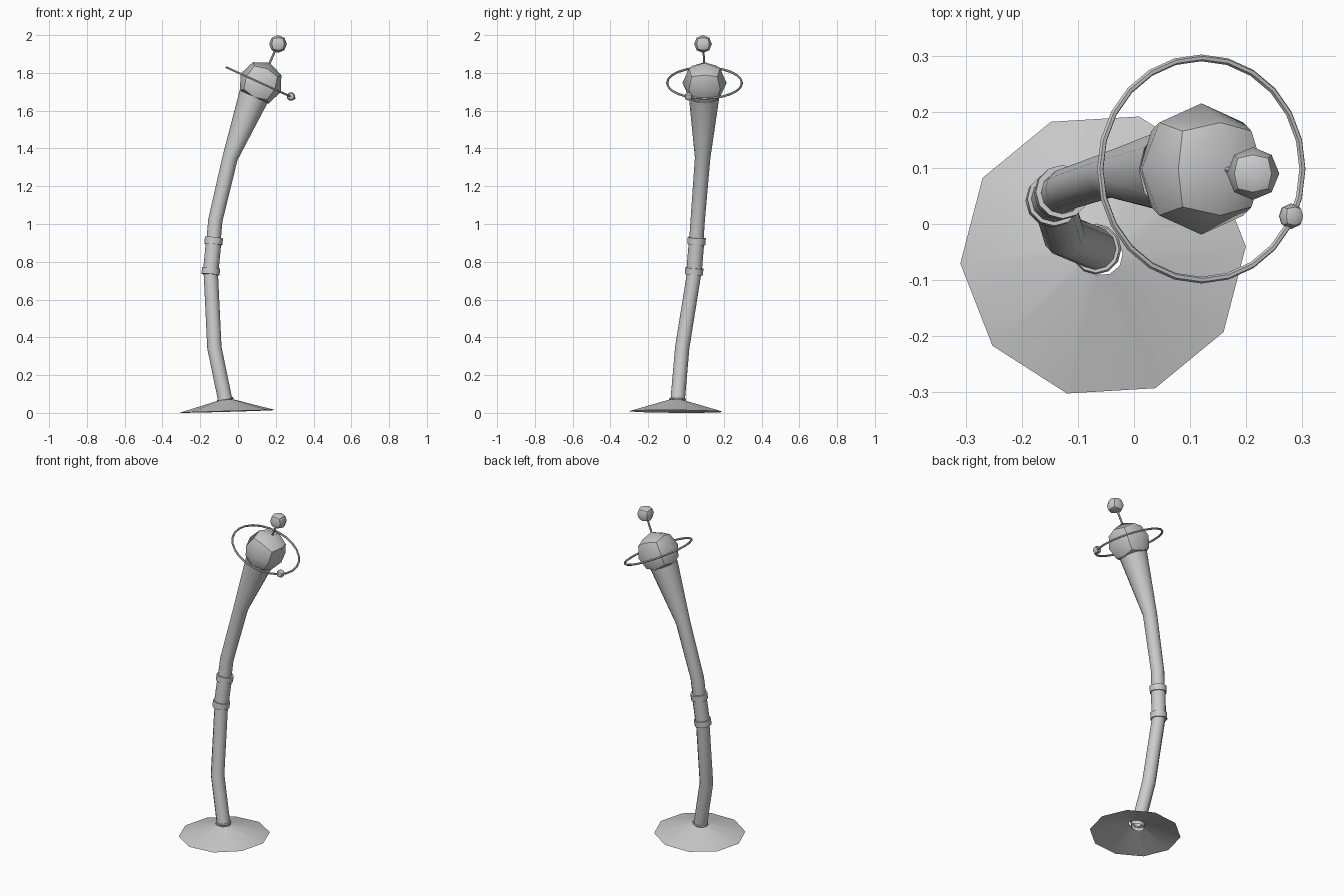
import bpy, bmesh, math
from mathutils import Vector

if "Cube" in bpy.data.objects:
    bpy.data.objects.remove(bpy.data.objects["Cube"])

TILT = math.radians(24.5)
HEAD = Vector((0.12, 0.098, 1.747))


def finish(obj, name, angle=40):
    obj.name = name
    bpy.ops.object.select_all(action='DESELECT')
    obj.select_set(True)
    bpy.context.view_layer.objects.active = obj
    bpy.ops.object.shade_smooth_by_angle(angle=math.radians(angle))
    return obj


def from_bmesh(bm, name):
    bmesh.ops.recalc_face_normals(bm, faces=bm.faces)
    mesh = bpy.data.meshes.new(name)
    bm.to_mesh(mesh)
    bm.free()
    obj = bpy.data.objects.new(name, mesh)
    bpy.context.collection.objects.link(obj)
    return obj


def tube(name, pts, sides, end=None, caps=False):
    """Round tube through (x, y, z, radius) points."""
    bm = bmesh.new()
    co = [Vector(p[:3]) for p in pts]
    rings = []
    for i, c in enumerate(co):
        a = (c - co[i - 1]).normalized() if i else Vector()
        b = (co[i + 1] - c).normalized() if i < len(co) - 1 else Vector()
        d = end if end and i == len(co) - 1 else a + b
        d = d.normalized()
        u = Vector((0, 1, 0)).cross(d).normalized()
        v = d.cross(u)
        ring = []
        for k in range(sides):
            t = math.tau * k / sides
            ring.append(bm.verts.new(c + pts[i][3] * (u * math.cos(t) + v * math.sin(t))))
        rings.append(ring)
    for r, s in zip(rings, rings[1:]):
        for k in range(sides):
            j = (k + 1) % sides
            bm.faces.new((r[k], r[j], s[j], s[k]))
    if caps:
        bm.faces.new(rings[0])
        bm.faces.new(rings[-1])
    return finish(from_bmesh(bm, name), name)


def cube_ball(name, loc, radius, tilt=0.0):
    """Cube subdivided once and pushed out to a sphere."""
    bm = bmesh.new()
    bmesh.ops.create_cube(bm, size=2)
    bmesh.ops.subdivide_edges(bm, edges=bm.edges[:], cuts=1, use_grid_fill=True)
    for v in bm.verts:
        v.co = v.co.normalized() * radius
    obj = from_bmesh(bm, name)
    obj.location = loc
    obj.rotation_euler = (0, tilt, 0)
    return finish(obj, name)


# Flared, open ten-sided foot
bpy.ops.mesh.primitive_cone_add(vertices=10, radius1=0.255, radius2=0.037, depth=0.062,
                                end_fill_type='NOTHING', location=(-0.056, -0.055, 0.0385),
                                rotation=(0, math.radians(-1.7), math.radians(-14.6)))
finish(bpy.context.object, "foot")

# Bent stem that widens into the head socket
axis = Vector((math.sin(TILT), 0, math.cos(TILT)))
tube("stem", [(-0.063, -0.046, 0.045, 0.038), (-0.125, -0.02, 0.345, 0.038),
              (-0.144, 0.043, 0.74, 0.038), (-0.12, 0.062, 1.02, 0.038),
              (-0.042, 0.088, 1.35, 0.041), (0.083, 0.096, 1.675, 0.081)],
     12, end=axis)

# Thin ring where the stem meets the foot
bpy.ops.mesh.primitive_torus_add(major_segments=12, minor_segments=6, major_radius=0.039,
                                 minor_radius=0.006, location=(-0.067, -0.045, 0.072),
                                 rotation=(0, math.radians(-10), 0))
finish(bpy.context.object, "foot_ring")

# Grip sleeve with a collar at each end
low, high = Vector((-0.144, 0.043, 0.75)), Vector((-0.129, 0.056, 0.91))
d = (high - low).normalized()
tube("grip", [(*low, 0.041), (*high, 0.041)], 12)
for name, c in (("lower_collar", low), ("upper_collar", high)):
    tube(name, [(*(c - d * 0.018), 0.048), (*(c + d * 0.018), 0.048)], 12, caps=True)

# Head, antenna and tip
tip = Vector((0.212, 0.09, 1.953))
cube_ball("head", HEAD, 0.117, TILT)
tube("antenna", [(*(HEAD + axis * 0.09), 0.006), (*tip, 0.006)], 6)
cube_ball("antenna_tip", tip, 0.047)

# Tilted orbit ring with its bead
bpy.ops.mesh.primitive_torus_add(major_segments=24, minor_segments=6, major_radius=0.198,
                                 minor_radius=0.006, location=HEAD, rotation=(0, TILT, 0))
finish(bpy.context.object, "orbit_ring")
cube_ball("orbit_bead", (0.28, 0.014, 1.675), 0.023, TILT)
